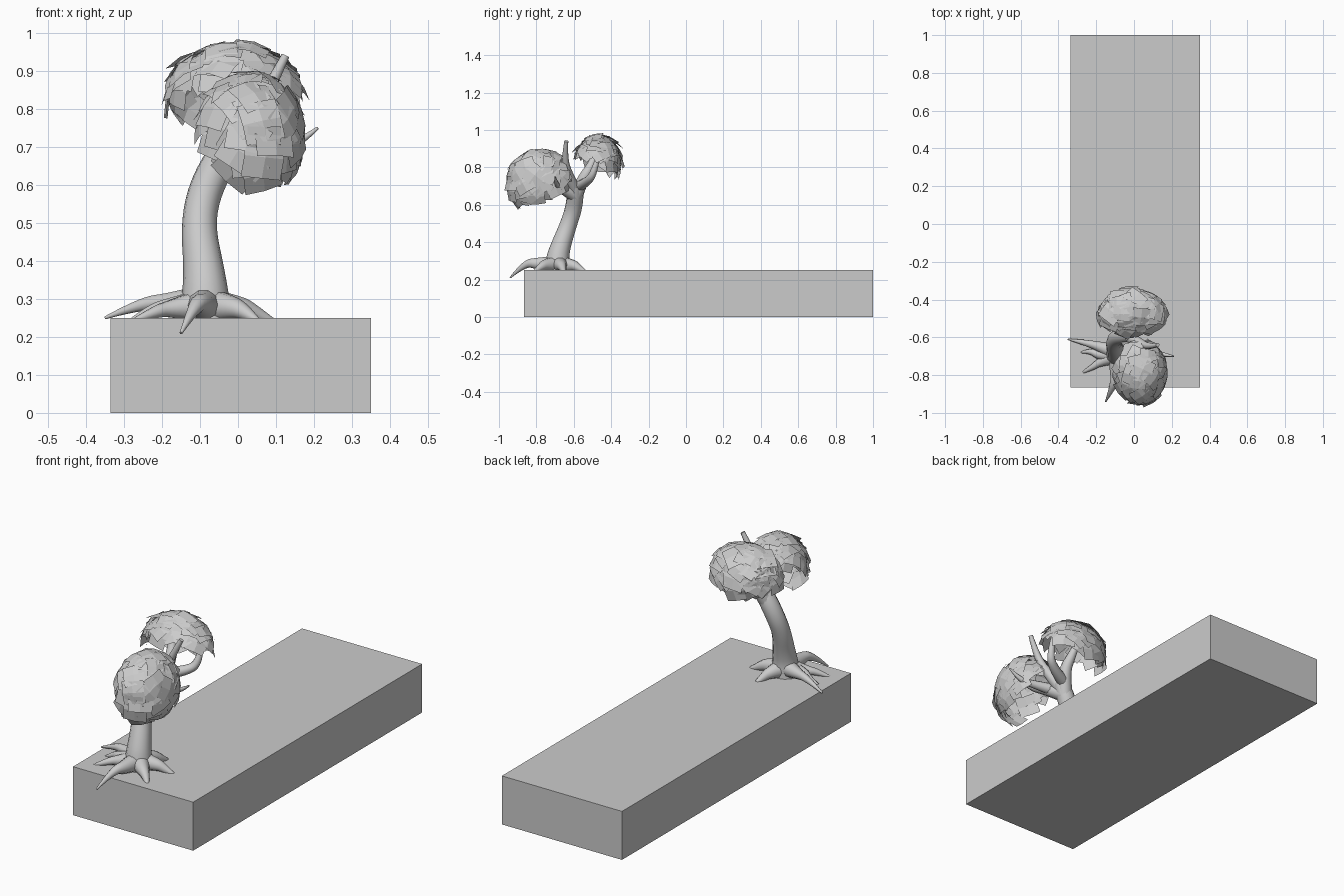
import bpy, bmesh, math, random
from mathutils import Vector

if "Cube" in bpy.data.objects:
    bpy.data.objects.remove(bpy.data.objects["Cube"])

random.seed(7)
grey = bpy.data.materials.new("plain grey")
grey.diffuse_color = (0.6, 0.6, 0.6, 1)
grey.use_nodes = True
grey.node_tree.nodes["Principled BSDF"].inputs["Base Color"].default_value = grey.diffuse_color


def tube(name, pts, sides=3):
    """Smooth tapered tube through (x, y, z, radius) control points."""
    cu = bpy.data.curves.new(name, 'CURVE')
    cu.dimensions = '3D'
    cu.bevel_depth = 1.0
    cu.bevel_resolution = sides
    cu.use_fill_caps = True
    sp = cu.splines.new('NURBS')
    sp.points.add(len(pts) - 1)
    for p, (x, y, z, r) in zip(sp.points, pts):
        p.co = (x, y, z, 1)
        p.radius = r
    sp.order_u = 3
    sp.use_endpoint_u = True
    sp.resolution_u = 5
    ob = bpy.data.objects.new(name, cu)
    bpy.context.collection.objects.link(ob)
    bpy.ops.object.select_all(action='DESELECT')
    ob.select_set(True)
    bpy.context.view_layer.objects.active = ob
    bpy.ops.object.convert(target='MESH')
    ob = bpy.context.object
    ob.data.materials.clear()
    ob.data.materials.append(grey)
    bpy.ops.object.shade_smooth_by_angle(angle=math.radians(50))
    return ob


def canopy(name, centre, radii, axis, spread, count, size):
    """Open dome of bent, overlapping square leaf cards."""
    centre, axis = Vector(centre), Vector(axis).normalized()
    turn = Vector((0, 0, 1)).rotation_difference(axis)
    bm = bmesh.new()
    low = math.cos(math.radians(spread))
    for i in range(count):
        h = 1 - (1 - low) * (i + 0.5) / count
        a = i * 2.39996 + random.uniform(-0.2, 0.2)
        s = math.sqrt(max(0, 1 - h * h))
        d = turn @ Vector((s * math.cos(a), s * math.sin(a), h))
        pos = centre + Vector([d[k] * radii[k] for k in range(3)]) * random.uniform(0.93, 1.04)
        n = Vector([d[k] / radii[k] for k in range(3)]).normalized()
        down = axis * axis.dot(n) - axis
        down = down - n * down.dot(n)
        down = down.normalized() if down.length > 0.01 else n.orthogonal().normalized()
        # shingle tilt: lower edge lifts away from the dome
        n = (n + down * random.uniform(-0.4, 0.1)).normalized()
        down = (down - n * down.dot(n)).normalized()
        side = n.cross(down)
        roll = random.uniform(-0.7, 0.7)
        u = down * math.cos(roll) + side * math.sin(roll)
        v = n.cross(u)
        hs = size * random.uniform(0.8, 1.15)
        grid = []
        for p in (-1, 0, 1):
            for q in (-1, 0, 1):
                co = pos + u * p * hs + v * q * hs - n * hs * 0.16 * (p * p + q * q)
                co.y = max(co.y, -1.0)
                co.z = min(co.z, 0.997)
                grid.append(bm.verts.new(co))
        for p in (0, 1):
            for q in (0, 1):
                k = p * 3 + q
                bm.faces.new((grid[k], grid[k + 3], grid[k + 4], grid[k + 1]))
    me = bpy.data.meshes.new(name)
    bm.to_mesh(me)
    bm.free()
    me.materials.append(grey)
    ob = bpy.data.objects.new(name, me)
    bpy.context.collection.objects.link(ob)


# Base block
bpy.ops.mesh.primitive_cube_add(size=1, location=(0.0075, 0.0675, 0.125))
block = bpy.context.object
block.name = "base_block"
block.scale = (0.685, 1.865, 0.25)
block.data.materials.append(grey)

# Trunk, leaning back and then to the right
tube("trunk", [(-0.085, -0.69, 0.22, 0.072), (-0.085, -0.69, 0.30, 0.063),
               (-0.09, -0.67, 0.38, 0.053), (-0.105, -0.63, 0.49, 0.045),
               (-0.09, -0.60, 0.58, 0.045), (-0.045, -0.59, 0.67, 0.045),
               (-0.02, -0.59, 0.71, 0.036)], 4)

# Roots spreading over the block
roots = [
    [(-0.09, -0.68, 0.29, 0.05), (-0.18, -0.65, 0.29, 0.026), (-0.25, -0.63, 0.29, 0.017), (-0.35, -0.61, 0.25, 0.004)],
    [(-0.09, -0.69, 0.28, 0.05), (-0.18, -0.70, 0.28, 0.024), (-0.23, -0.67, 0.27, 0.016), (-0.28, -0.68, 0.245, 0.005)],
    [(-0.10, -0.70, 0.28, 0.045), (-0.18, -0.73, 0.275, 0.022), (-0.22, -0.76, 0.265, 0.016), (-0.28, -0.79, 0.24, 0.005)],
    [(-0.09, -0.69, 0.28, 0.05), (-0.09, -0.79, 0.285, 0.034), (-0.11, -0.86, 0.29, 0.018), (-0.15, -0.94, 0.21, 0.004)],
    [(-0.08, -0.69, 0.28, 0.05), (-0.02, -0.75, 0.28, 0.032), (0.02, -0.78, 0.265, 0.02), (0.06, -0.82, 0.235, 0.006)],
    [(-0.08, -0.68, 0.28, 0.05), (0.0, -0.67, 0.28, 0.032), (0.04, -0.66, 0.265, 0.022), (0.10, -0.65, 0.235, 0.008)],
    [(-0.08, -0.68, 0.28, 0.05), (-0.06, -0.61, 0.28, 0.032), (-0.04, -0.58, 0.265, 0.022), (-0.02, -0.53, 0.235, 0.008)],
]
for i, r in enumerate(roots):
    tube(f"root_{i + 1}", r)

# Branches carrying the two crowns
branches = [
    [(-0.05, -0.59, 0.65, 0.04), (0.0, -0.67, 0.70, 0.032), (0.02, -0.76, 0.74, 0.022), (0.03, -0.84, 0.82, 0.008)],
    [(0.0, -0.65, 0.69, 0.028), (0.08, -0.68, 0.70, 0.02), (0.15, -0.69, 0.70, 0.013), (0.21, -0.70, 0.75, 0.004)],
    [(-0.04, -0.59, 0.67, 0.035), (0.03, -0.63, 0.76, 0.024), (0.08, -0.65, 0.85, 0.017), (0.125, -0.64, 0.94, 0.011)],
    [(-0.05, -0.59, 0.65, 0.04), (-0.01, -0.55, 0.74, 0.032), (-0.02, -0.50, 0.82, 0.022), (-0.05, -0.46, 0.93, 0.008)],
    [(-0.03, -0.57, 0.70, 0.03), (0.07, -0.53, 0.72, 0.024), (0.13, -0.49, 0.77, 0.018), (0.12, -0.46, 0.90, 0.008)],
]
for i, b in enumerate(branches):
    tube(f"branch_{i + 1}", b)

# Leaf crowns: lower front one and higher rear one
canopy("front_crown", (0.035, -0.785, 0.73), (0.14, 0.17, 0.17),
       (0.35, -0.45, 0.82), 98, 85, 0.05)
canopy("rear_crown", (-0.01, -0.47, 0.835), (0.175, 0.125, 0.14),
       (-0.15, 0.35, 0.92), 88, 75, 0.05)
